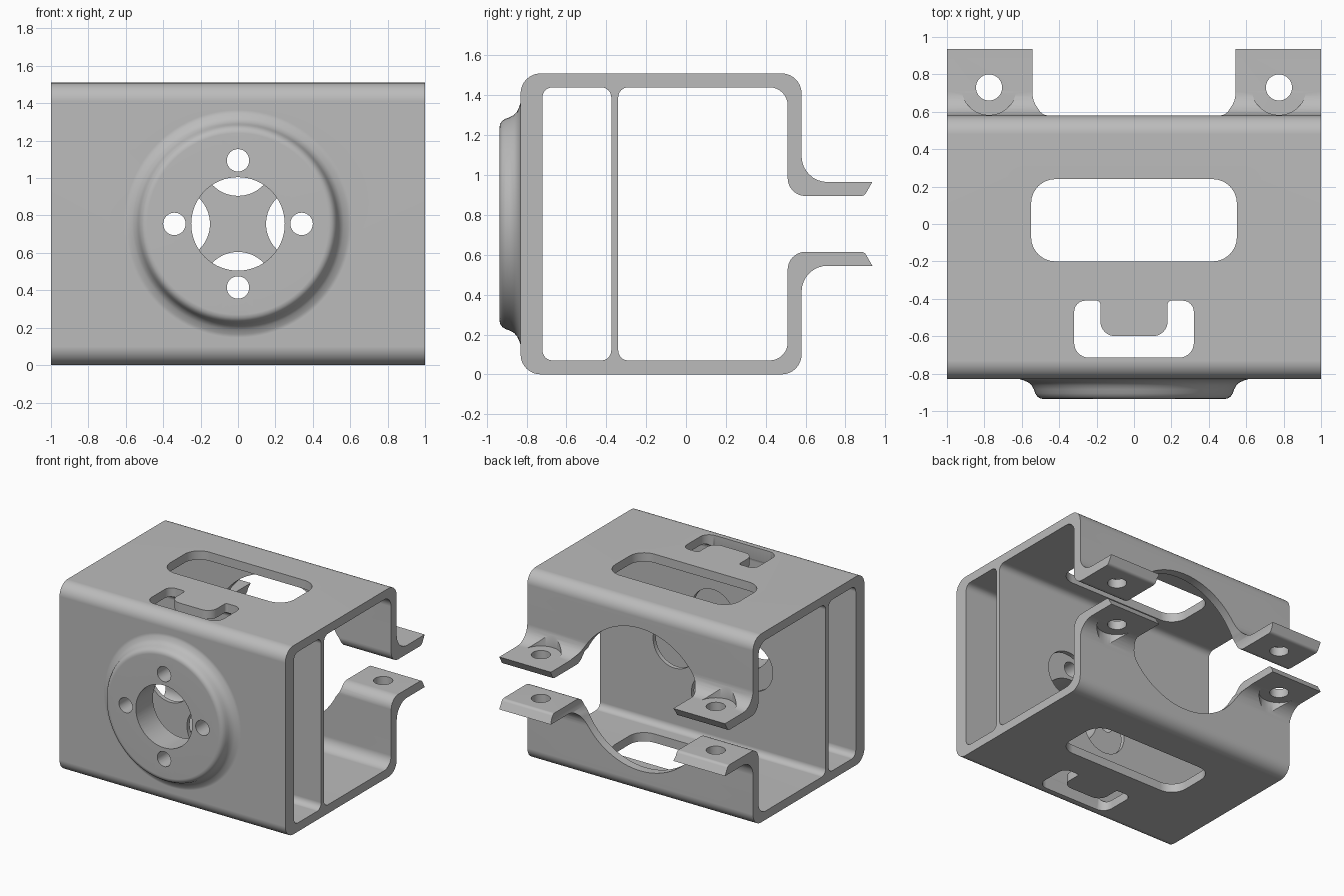
import bpy, bmesh, math
from mathutils import Vector

if "Cube" in bpy.data.objects:
    bpy.data.objects.remove(bpy.data.objects["Cube"], do_unlink=True)

H = 1.51           # housing height
MID = H / 2        # height of the symmetry plane

grey = bpy.data.materials.new("machined_grey")
grey.use_nodes = True
grey.diffuse_color = (0.5, 0.5, 0.5, 1)
grey.node_tree.nodes["Principled BSDF"].inputs["Base Color"].default_value = (0.5, 0.5, 0.5, 1)


def rounded(corners, steps=8):
    """Outline from (u, v, radius) corners."""
    out = []
    for i, (u, v, r) in enumerate(corners):
        p = Vector((u, v))
        if r == 0:
            out.append(p)
            continue
        a = (Vector(corners[i - 1][:2]) - p).normalized()
        b = (Vector(corners[(i + 1) % len(corners)][:2]) - p).normalized()
        half = a.angle(b) / 2
        c = p + (a + b).normalized() * (r / math.sin(half))
        s = p + a * (r / math.tan(half)) - c
        e = p + b * (r / math.tan(half)) - c
        start = math.atan2(s.y, s.x)
        turn = math.remainder(math.atan2(e.y, e.x) - start, math.tau)
        for k in range(steps + 1):
            t = start + turn * k / steps
            out.append(c + Vector((math.cos(t), math.sin(t))) * r)
    return out


def circle(u, v, r, n=64):
    return [Vector((u + r * math.cos(math.tau * k / n), v + r * math.sin(math.tau * k / n)))
            for k in range(n)]


def to_object(name, bm):
    bmesh.ops.recalc_face_normals(bm, faces=bm.faces)
    mesh = bpy.data.meshes.new(name)
    bm.to_mesh(mesh)
    bm.free()
    mesh.materials.append(grey)
    ob = bpy.data.objects.new(name, mesh)
    bpy.context.collection.objects.link(ob)
    return ob


def prism(name, outline, axis, lo, hi):
    """Extrude an outline along x (u=y, v=z), y (u=x, v=z) or z (u=x, v=y)."""
    place = {"x": lambda p, w: (w, p.x, p.y),
             "y": lambda p, w: (p.x, w, p.y),
             "z": lambda p, w: (p.x, p.y, w)}[axis]
    bm = bmesh.new()
    near = [bm.verts.new(place(p, lo)) for p in outline]
    far = [bm.verts.new(place(p, hi)) for p in outline]
    bm.faces.new(near)
    bm.faces.new(far)
    for i in range(len(near)):
        bm.faces.new((near[i - 1], near[i], far[i], far[i - 1]))
    return to_object(name, bm)


def combine(target, tool, operation="DIFFERENCE"):
    tool.hide_render = True
    mod = target.modifiers.new(tool.name, "BOOLEAN")
    mod.operation = operation
    mod.solver = "EXACT"
    mod.object = tool
    bpy.context.view_layer.objects.active = target
    bpy.ops.object.modifier_apply(modifier=mod.name)
    bpy.data.objects.remove(tool, do_unlink=True)


# Housing: open section with two bent flanges at the back
upper = [(-0.83, H, 0.1), (0.58, H, 0.1), (0.58, 0.965, 0.13), (0.935, 0.965, 0),
         (0.895, 0.895, 0.03), (0.51, 0.895, 0.09), (0.51, 1.44, 0.09), (-0.34, 1.44, 0.05)]
lower = [(y, H - z, r) for y, z, r in reversed(upper)]
housing = prism("bracket_housing", rounded(upper + lower), "x", -1, 1)

# Front cell, leaving a thin inner web
cell = [(-0.72, 0.07, 0.05), (-0.375, 0.07, 0.05), (-0.375, 1.44, 0.05), (-0.72, 1.44, 0.05)]
combine(housing, prism("cell_cutter", rounded(cell), "x", -1.1, 1.1))

# Round boss on the front wall
bm = bmesh.new()
boss_profile = [(0, -0.79), (0.625, -0.79), (0.625, -0.825), (0.59, -0.836), (0.565, -0.847),
                (0.547, -0.863), (0.535, -0.885), (0.528, -0.905), (0.517, -0.922),
                (0.503, -0.932), (0.485, -0.936), (0, -0.936)]
verts = [bm.verts.new((r, y, MID)) for r, y in boss_profile]
edges = [bm.edges.new(pair) for pair in zip(verts, verts[1:])]
bmesh.ops.spin(bm, geom=verts + edges, cent=(0, 0, MID), axis=(0, 1, 0),
               angle=math.tau, steps=96, use_merge=True)
bmesh.ops.remove_doubles(bm, verts=bm.verts, dist=0.0001)
combine(housing, to_object("front_boss", bm), "UNION")

# Centre bore, screw holes and matching clearance holes in the web
combine(housing, prism("bore_cutter", circle(0, MID, 0.25), "y", -1.1, -0.6))
for du, dv in ((1, 0), (-1, 0), (0, 1), (0, -1)):
    u, v = 0.34 * du, MID + 0.34 * dv
    combine(housing, prism("screw_cutter", circle(u, v, 0.06, 32), "y", -1.1, -0.6))
    combine(housing, prism("web_cutter", circle(u, v, 0.19), "y", -0.5, -0.25))

# Large opening in the back wall that also separates the flanges
R = 0.57
start = math.asin(0.25 / R)
arc = [Vector((R * math.cos(t), R * math.sin(t)))
       for t in (start + (math.pi - 2 * start) * k / 48 for k in range(49))]
half = [Vector((0.55, 0.18)), Vector((0.541, 0.215))] + arc
half += [Vector((-0.541, 0.215)), Vector((-0.55, 0.18))]
opening = [p + Vector((0, MID)) for p in half] + [Vector((-p.x, MID - p.y)) for p in half]
combine(housing, prism("opening_cutter", opening, "y", 0.3, 1.1))

# Windows through the top and bottom walls
slot = [(-0.55, -0.2, 0.13), (0.55, -0.2, 0.13), (0.55, 0.24, 0.13), (-0.55, 0.24, 0.13)]
tab_right = [(0.32, -0.715, 0.08), (0.32, -0.41, 0.06), (0.18, -0.41, 0.02), (0.18, -0.6, 0.08)]
tab_left = [(-x, y, r) for x, y, r in reversed(tab_right)]
for outline in (slot, tab_right + tab_left):
    combine(housing, prism("window_cutter", rounded(outline), "z", -0.1, 1.6))

# Bolt holes and washer seats in the flanges
for x in (-0.775, 0.775):
    combine(housing, prism("bolt_cutter", circle(x, 0.73, 0.07, 40), "z", 0.3, 1.2))
    for lo, hi in ((0.966, 1.2), (H - 1.2, H - 0.966)):
        combine(housing, prism("seat_cutter", circle(x, 0.73, 0.147), "z", lo, hi))

# Smooth bends with crisp edges
bpy.ops.object.select_all(action="DESELECT")
housing.select_set(True)
bpy.context.view_layer.objects.active = housing
bpy.ops.object.shade_smooth_by_angle(angle=math.radians(30))
weighted = housing.modifiers.new("even_shading", "WEIGHTED_NORMAL")
weighted.keep_sharp = True
